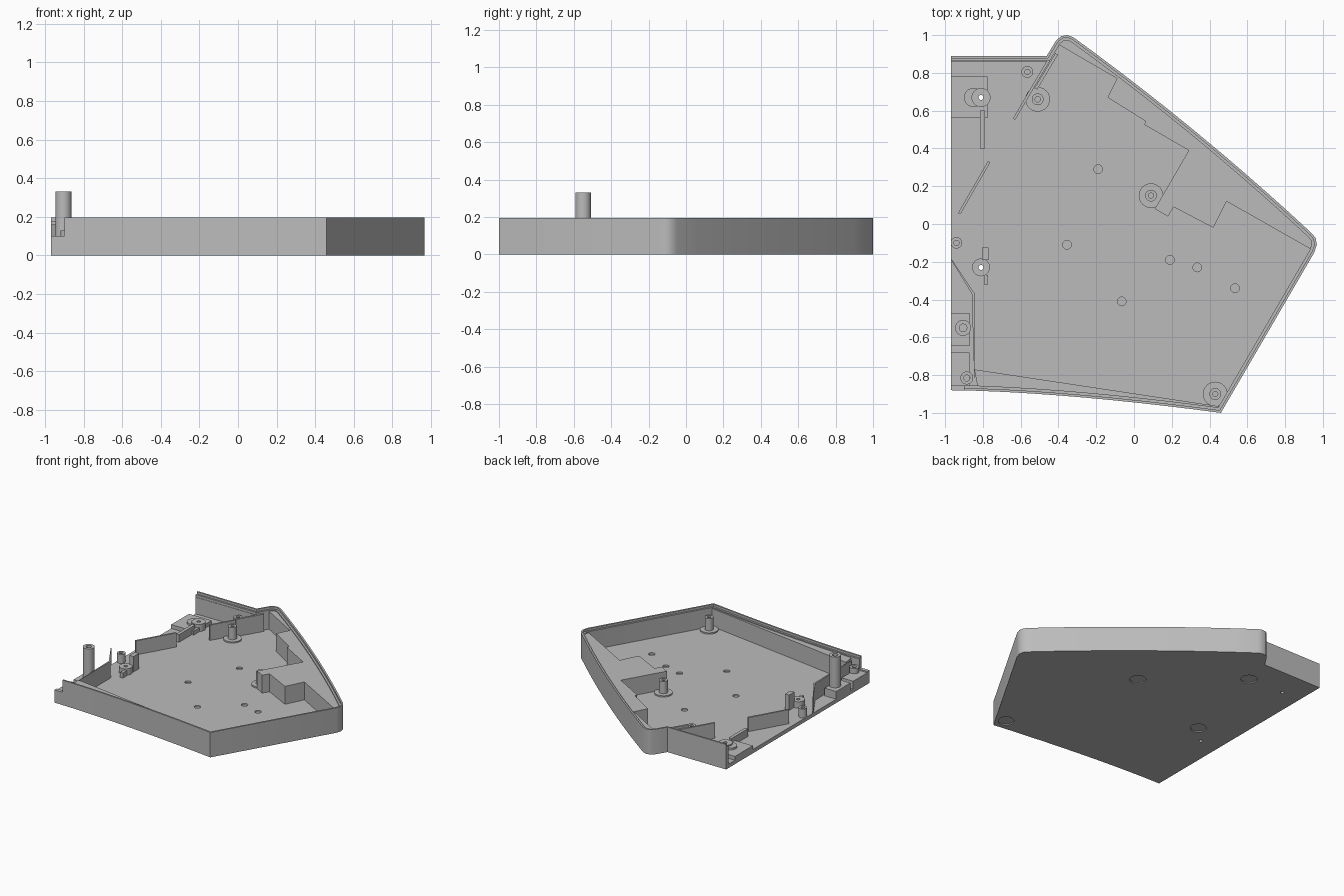
import bpy, bmesh, math
from mathutils import Vector

cube = bpy.data.objects.get("Cube")
if cube:
    bpy.data.objects.remove(cube, do_unlink=True)

grey = bpy.data.materials.new("light grey plastic")
grey.use_nodes = True
GREY = (0.5, 0.5, 0.5, 1)
grey.diffuse_color = GREY
grey.node_tree.nodes["Principled BSDF"].inputs["Base Color"].default_value = GREY

FLOOR, FILL, RIM = 0.03, 0.17, 0.195
parts = []


def finish(name, bm):
    bmesh.ops.recalc_face_normals(bm, faces=bm.faces[:])
    mesh = bpy.data.meshes.new(name)
    bm.to_mesh(mesh)
    bm.free()
    obj = bpy.data.objects.new(name, mesh)
    bpy.context.collection.objects.link(obj)
    mesh.materials.append(grey)
    parts.append(obj)
    return obj


def prism(name, pts, z0, z1):
    bm = bmesh.new()
    base = bm.faces.new([bm.verts.new((x, y, z0)) for x, y in pts])
    top = bmesh.ops.extrude_face_region(bm, geom=[base])["geom"]
    bmesh.ops.translate(bm, vec=(0, 0, z1 - z0),
                        verts=[v for v in top if isinstance(v, bmesh.types.BMVert)])
    return finish(name, bm)


def box(name, x0, x1, y0, y1, z0, z1):
    return prism(name, [(x0, y0), (x1, y0), (x1, y1), (x0, y1)], z0, z1)


def inset(path, d):
    """Offset an open path to its left with mitred corners; ends keep their x."""
    pts = [Vector(p) for p in path]
    normals = []
    for a, b in zip(pts, pts[1:]):
        t = (b - a).normalized()
        normals.append(Vector((-t.y, t.x)))
    out = []
    for i, p in enumerate(pts):
        n0, n1 = normals[max(i - 1, 0)], normals[min(i, len(normals) - 1)]
        out.append(p + (n0 + n1) * (d / (1 + n0.dot(n1))))
    out[0].x, out[-1].x = path[0][0], path[-1][0]
    return [tuple(p) for p in out]


def sweep(name, path, profile):
    """Closed wall section of (inset, height) pairs carried along a path."""
    bm = bmesh.new()
    lines = [[bm.verts.new((x, y, z)) for x, y in inset(path, d)] for d, z in profile]
    for k, line in enumerate(lines):
        nxt = lines[(k + 1) % len(lines)]
        for i in range(len(line) - 1):
            bm.faces.new((line[i], line[i + 1], nxt[i + 1], nxt[i]))
    for end in (0, -1):
        bm.faces.new([line[end] for line in lines])
    return finish(name, bm)


def bar(name, a, b, width, z1):
    side = (Vector(b) - Vector(a)).normalized() * (width / 2)
    n = Vector((-side.y, side.x))
    a, b = Vector(a), Vector(b)
    return prism(name, [a + n, a - n, b - n, b + n], FLOOR - 0.01, z1)


def tube(name, x, y, r, hole, z0, z1):
    """Round post with a bore, lathed from a square section."""
    bm = bmesh.new()
    ring = [bm.verts.new((x + s, y, z)) for s, z in ((hole, z0), (r, z0), (r, z1), (hole, z1))]
    edges = [bm.edges.new((ring[i], ring[(i + 1) % 4])) for i in range(4)]
    bmesh.ops.spin(bm, geom=ring + edges, cent=(x, y, 0), axis=(0, 0, 1),
                   angle=math.tau, steps=32, use_merge=True)
    bmesh.ops.remove_doubles(bm, verts=bm.verts[:], dist=0.0005)
    return finish(name, bm)


def cylinders(name, items):
    bm = bmesh.new()
    for x, y, r, z0, z1 in items:
        new = bmesh.ops.create_cone(bm, cap_ends=True, segments=32, radius1=r, radius2=r, depth=z1 - z0)
        bmesh.ops.translate(bm, verts=new["verts"], vec=(x, y, (z0 + z1) / 2))
    return finish(name, bm)


def cut(objs, cutter):
    cutter.hide_render = True
    for obj in objs:
        mod = obj.modifiers.new("cut", "BOOLEAN")
        mod.operation, mod.solver, mod.object = "DIFFERENCE", "EXACT", cutter
        bpy.context.view_layer.objects.active = obj
        bpy.ops.object.modifier_apply(modifier=mod.name)
    parts.remove(cutter)
    bpy.data.objects.remove(cutter, do_unlink=True)


# Outline: curved front, rounded right corner, bowed diagonal, rounded apex, back
front = [(-0.97 + 1.43 * i / 10, -0.88 - 0.12 * (i / 10) ** 1.6) for i in range(11)]
right_corner = [(0.955, -0.15), (0.968, -0.11), (0.962, -0.075)]
start, end = Vector((0.94, -0.048)), Vector((-0.32, 0.988))
bow = Vector((0.63, 0.77))
diagonal = [tuple(start.lerp(end, i / 10) + bow * (0.1 * i / 10 * (1 - i / 10))) for i in range(11)]
apex = [(-0.352, 1.0), (-0.385, 0.995), (-0.412, 0.972)]
outline = front + right_corner + diagonal + apex + [(-0.462, 0.89), (-0.97, 0.89)]

# Tray floor and stepped outer wall, open on the right-hand end
floor = prism("floor", inset(outline, 0.006), 0, FLOOR)
wall = sweep("outer_wall", outline, [(0, 0), (0, RIM), (0.013, RIM), (0.013, 0.178),
                                     (0.027, 0.178), (0.027, 0)])

# Solid fill behind the front wall and stepped fill behind the diagonal wall
front_fill = [(x, y + 0.012) for x, y in front[1:]]
prism("front_fill", [(-0.845, -0.77)] + front_fill + [(0.45, -0.965)], 0.01, FILL)
steps = [(-0.40, 0.95), (-0.09, 0.77), (-0.14, 0.67), (0.06, 0.545), (0.055, 0.525),
         (0.29, 0.39), (0.11, 0.08), (0.18, 0.04), (0.21, 0.09), (0.42, -0.02),
         (0.49, 0.12), (0.93, -0.13)]
inner = inset(outline, 0.012)
prism("stepped_fill", inner[len(front) + 1:-3] + steps, 0.01, FILL)

# Partitions along the open end
sweep("side_partition", [(-0.845, -0.84), (-0.845, -0.365), (-0.97, -0.18)],
      [(0, 0.01), (0, 0.16), (0.014, 0.16), (0.014, 0.01)])
bar("middle_partition", (-0.925, 0.055), (-0.767, 0.33), 0.014, 0.14)
bar("back_partition", (-0.635, 0.555), (-0.45, 0.87), 0.014, 0.15)
bar("back_partition_lining", (-0.52, 0.715), (-0.41, 0.9), 0.016, 0.165)
box("back_ledge", -0.97, -0.46, 0.86, 0.88, 0.01, 0.16)

# Screw posts with low flared bases
for i, (x, y) in enumerate([(0.09, 0.15), (0.43, -0.9), (-0.51, 0.66), (-0.565, 0.805)]):
    tube(f"screw_post_{i + 1}", x, y, 0.031, 0.014, 0.02, 0.135)
    if i != 3:
        tube(f"post_base_{i + 1}", x, y, 0.065, 0.03, 0.02, 0.04)
tube("tall_post", -0.905, -0.55, 0.042, 0.02, 0.02, 0.33)
tube("front_corner_post", -0.885, -0.815, 0.034, 0.016, 0.02, 0.13)
tube("small_side_post", -0.94, -0.10, 0.03, 0.014, 0.02, 0.1)

# Brackets, pads and clips by the open end
box("front_corner_pad", -0.97, -0.87, -0.86, -0.68, 0.01, 0.09)
box("tall_post_pad", -0.97, -0.87, -0.645, -0.47, 0.01, 0.09)
pad = box("back_pad", -0.97, -0.775, 0.56, 0.78, 0.01, 0.06)
boss = cylinders("pad_boss", [(-0.81, 0.67, 0.05, 0.02, 0.085)])
cylinders("pad_boss_side", [(-0.85, 0.67, 0.05, 0.02, 0.075)])
box("pad_rib", -0.815, -0.79, 0.4, 0.6, 0.01, 0.09)
clip = cylinders("clip_base", [(-0.81, -0.23, 0.047, 0.02, 0.08)])
box("clip_prong", -0.805, -0.77, -0.19, -0.125, 0.01, 0.15)
box("clip_tab", -0.795, -0.772, -0.32, -0.27, 0.01, 0.07)

# Cable notch in the front end of the wall
cut([wall], box("notch_cutter", -1.1, -0.9, -1.1, -0.7, 0.1, 0.4))

# Through holes, foot recesses underneath and shallow dimples on the floor
holes = [(-0.81, y, 0.013, -0.1, 0.3) for y in (0.67, -0.23)]
feet = [(x, y, 0.058, -0.1, 0.008)
        for x, y in ((0.09, 0.15), (-0.51, 0.66), (0.43, -0.9), (-0.68, -0.10))]
dimples = [(x, y, 0.023, 0.018, 0.1)
           for x, y in ((-0.19, 0.29), (-0.355, -0.11), (-0.065, -0.41),
                        (0.19, -0.19), (0.335, -0.23), (0.535, -0.34))]
cut([floor], cylinders("floor_cutter", holes + feet + dimples))
cut([pad, boss, clip, bpy.data.objects["pad_boss_side"]], cylinders("hole_cutter", holes))

# Smooth rounded parts while keeping crisp edges
bpy.ops.object.select_all(action="DESELECT")
for obj in parts:
    obj.select_set(True)
bpy.context.view_layer.objects.active = floor
bpy.ops.object.shade_smooth_by_angle(angle=math.radians(30))
